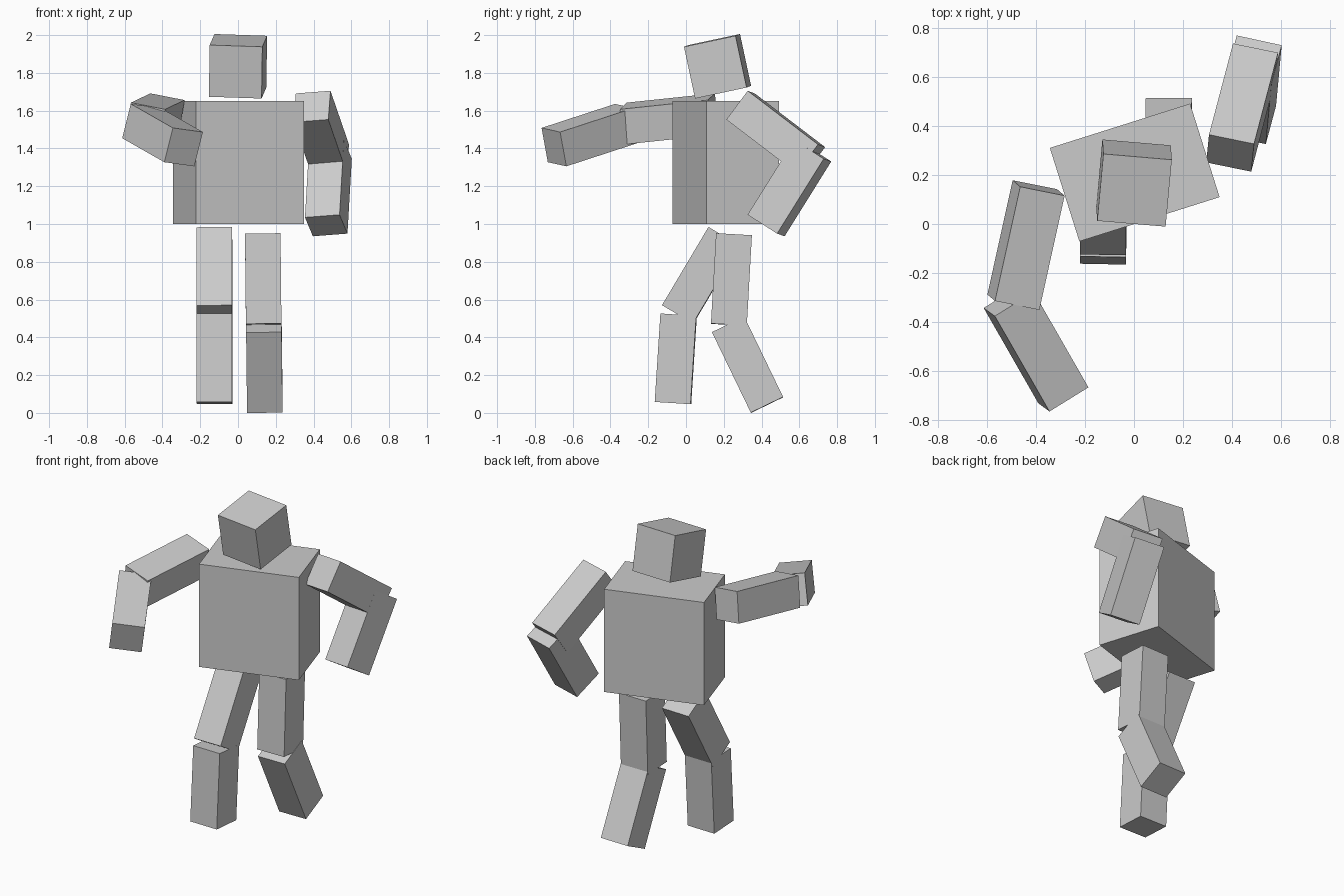
import bpy
from mathutils import Vector, Matrix


def block(name, start, end, side, width, depth):
    """Box running from the centre of one end to the other; side = rough width direction."""
    a, b = Vector(start), Vector(end)
    axis = (b - a).normalized()
    u = Vector(side)
    u = (u - axis * u.dot(axis)).normalized()
    w = axis.cross(u)
    rot = Matrix((u, w, axis)).transposed().to_4x4()
    bpy.ops.mesh.primitive_cube_add(size=1)
    ob = bpy.context.object
    ob.name = name
    ob.matrix_world = (Matrix.Translation((a + b) / 2) @ rot
                       @ Matrix.Diagonal((width, depth, (b - a).length, 1)))
    return ob


# Torso, turned about the vertical
block("torso", (0.003, 0.21, 1.0), (0.003, 0.21, 1.65), (0.57, 0.18, 0), 0.60, 0.40)

# Head, tipped forward and turned slightly
c, up = Vector((0, 0.167, 1.835)), Vector((0.015, -0.21, 0.977)).normalized() * 0.14
block("head", c - up, c + up, (0.995, -0.09, -0.01), 0.28, 0.28)

# Limbs: start centre, end centre, width direction
limbs = {
    "right_upper_arm": ((-0.389, 0.147, 1.581), (-0.492, -0.319, 1.532), (0.968, -0.176, -0.187)),
    "right_forearm": ((-0.511, -0.310, 1.534), (-0.288, -0.699, 1.407), (0.159, 0.098, -0.022)),
    "left_upper_arm": ((0.392, 0.289, 1.622), (0.490, 0.661, 1.338), (0.98, -0.18, 0.06)),
    "left_forearm": ((0.490, 0.671, 1.388), (0.467, 0.424, 0.992), (0.183, -0.04, 0.014)),
    "right_thigh": ((-0.125, 0.202, 0.935), (-0.125, -0.044, 0.521), (1, -0.02, 0)),
    "right_shin": ((-0.125, -0.039, 0.520), (-0.125, -0.069, 0.052), (1, -0.02, 0)),
    "left_thigh": ((0.131, 0.254, 0.945), (0.136, 0.227, 0.467), (1, 0, 0)),
    "left_shin": ((0.137, 0.223, 0.468), (0.142, 0.429, 0.042), (1, 0, 0)),
}
for name, (start, end, side) in limbs.items():
    block(name, start, end, side, 0.188, 0.19)
